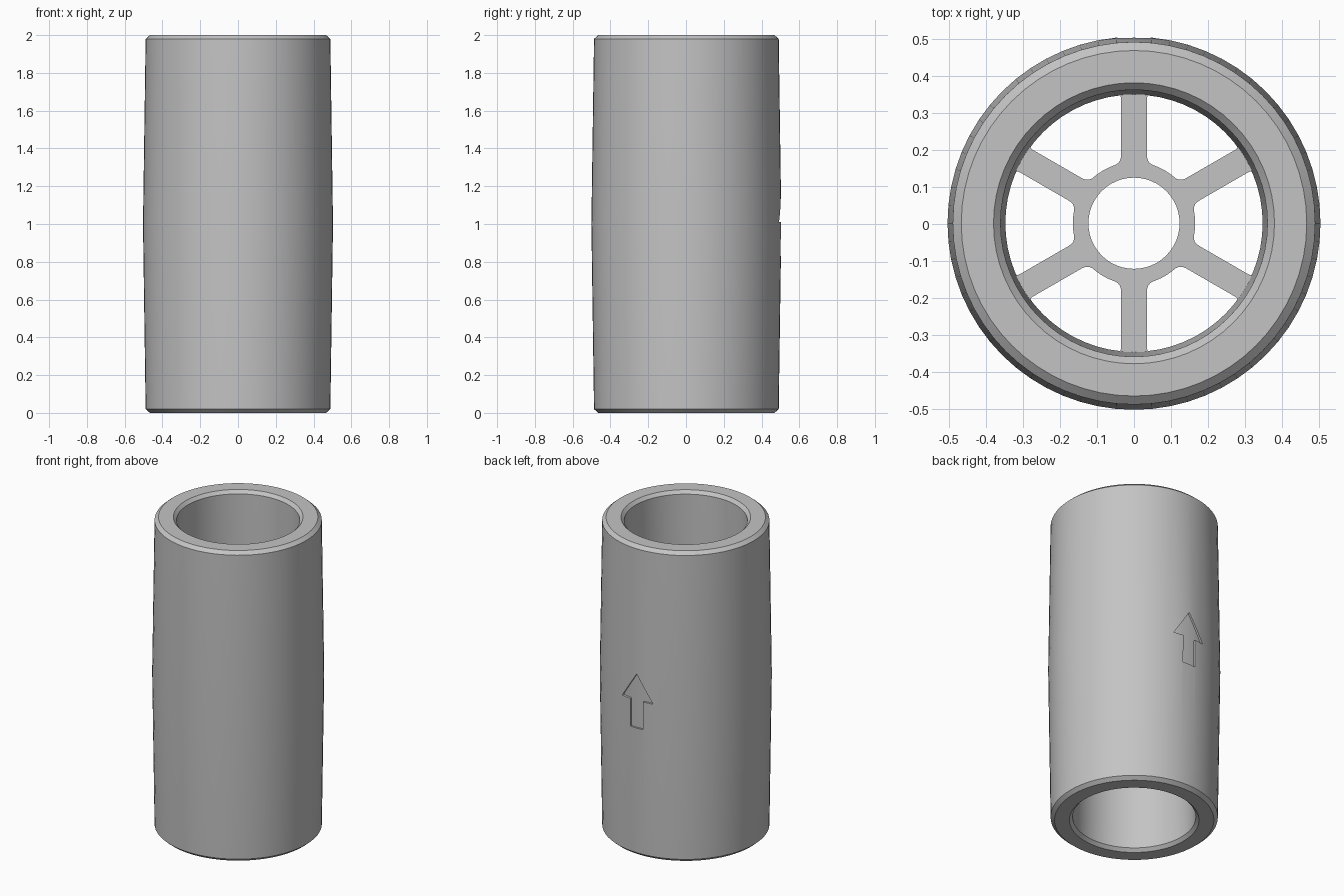
import bpy, bmesh, math
from mathutils import Vector

if "Cube" in bpy.data.objects:
    bpy.data.objects.remove(bpy.data.objects["Cube"])

SEG = 64
CY = 0.002  # tube axis offset in y

grey = bpy.data.materials.new("light_grey")
grey.diffuse_color = (0.55, 0.55, 0.55, 1)
grey.use_nodes = True
grey.node_tree.nodes["Principled BSDF"].inputs["Base Color"].default_value = grey.diffuse_color


def new_object(name, bm):
    bmesh.ops.recalc_face_normals(bm, faces=bm.faces)
    me = bpy.data.meshes.new(name)
    bm.to_mesh(me)
    bm.free()
    ob = bpy.data.objects.new(name, me)
    bpy.context.collection.objects.link(ob)
    me.materials.append(grey)
    return ob


def activate(ob):
    bpy.ops.object.select_all(action='DESELECT')
    ob.select_set(True)
    bpy.context.view_layer.objects.active = ob


def subtract(ob, cutter):
    mod = ob.modifiers.new("cut", 'BOOLEAN')
    mod.operation = 'DIFFERENCE'
    mod.solver = 'EXACT'
    mod.object = cutter
    activate(ob)
    bpy.ops.object.modifier_apply(modifier=mod.name)
    bpy.data.objects.remove(cutter)


def lathe(name, profile):
    # closed (radius, z) profile turned around the axis
    bm = bmesh.new()
    rings = []
    for i in range(SEG):
        a = 2 * math.pi * i / SEG
        rings.append([bm.verts.new((r * math.cos(a), CY + r * math.sin(a), z)) for r, z in profile])
    n = len(profile)
    for i in range(SEG):
        p, q = rings[i], rings[(i + 1) % SEG]
        for j in range(n):
            k = (j + 1) % n
            bm.faces.new((p[j], q[j], q[k], p[k]))
    return new_object(name, bm)


# Tube: barrel-shaped outside, bore tapering to the middle, chamfered ends
upper = [(0.503, 1.0), (0.489, 1.98), (0.466, 2.0), (0.379, 2.0), (0.36, 1.98), (0.347, 1.0)]
lower = [(r, 2 - z) for r, z in reversed(upper[1:-1])]
tube = lathe("tube", upper + lower)

# Engraved arrow on the back, with a curved floor
bm = bmesh.new()
half = [(0.0, 1.18), (0.11, 1.01), (0.045, 1.01), (0.045, 0.83)]
outline = half + [(-x, z) for x, z in reversed(half[1:])]
face = bm.faces.new([bm.verts.new((x, 0.4, z)) for x, z in outline])
ext = bmesh.ops.extrude_face_region(bm, geom=[face])
bmesh.ops.translate(bm, vec=(0, 0.2, 0), verts=[v for v in ext["geom"] if isinstance(v, bmesh.types.BMVert)])
arrow = new_object("arrow_cutter", bm)
arrow.hide_render = True

bm = bmesh.new()
bmesh.ops.create_cone(bm, cap_ends=True, segments=SEG, radius1=0.489, radius2=0.489, depth=1.0)
bmesh.ops.translate(bm, vec=(0, CY, 1), verts=bm.verts)
core = new_object("arrow_floor", bm)
core.hide_render = True
subtract(arrow, core)
subtract(tube, arrow)


# Spider: hub and six spokes, drawn as a flat outline with rounded openings
def polar(r, a):
    return Vector((r * math.cos(a), r * math.sin(a)))


def arc(r, a0, a1, n):
    return [polar(r, a0 + (a1 - a0) * i / n) for i in range(n + 1)]


def fillet(p, c, q, n=5):
    return [p * (1 - t) ** 2 + c * 2 * t * (1 - t) + q * t * t for t in (i / n for i in range(1, n))]


def opening():
    ro, ri, w = 0.349, 0.165, 0.035     # outer, hub, half spoke width
    fo, fi = 0.012, 0.022               # corner sizes
    ao = math.pi / 6 - math.asin(w / ro)
    ai = math.pi / 6 - math.asin(w / ri)
    co, ci = polar(ro, ao), polar(ri, ai)
    d = (co - ci).normalized()
    outer = arc(ro, 0, ao - fo / ro, 6)
    inner = arc(ri, ai - fi / ri, 0, 4)
    a, b = co - d * fo, ci + d * fi
    side = outer + fillet(outer[-1], co, a) + [a, b] + fillet(b, ci, inner[0]) + inner
    mirror = [Vector((p.x, -p.y)) for p in reversed(side[1:-1])]
    return side + mirror


cu = bpy.data.curves.new("spider_outline", 'CURVE')
cu.dimensions = '2D'
cu.fill_mode = 'BOTH'
cu.extrude = 0.08


def add_loop(points):
    s = cu.splines.new('POLY')
    s.points.add(len(points) - 1)
    for sp, p in zip(s.points, points):
        sp.co = (p.x, p.y, 0, 1)
    s.use_cyclic_u = True


add_loop(arc(0.36, 0, 2 * math.pi, SEG)[:-1])
add_loop(arc(0.123, 0, 2 * math.pi, 48)[:-1])
base = opening()
for k in range(6):
    c, s = math.cos(k * math.pi / 3), math.sin(k * math.pi / 3)
    add_loop([Vector((p.x * c - p.y * s, p.x * s + p.y * c)) for p in base])
spider = bpy.data.objects.new("spoked_hub", cu)
bpy.context.collection.objects.link(spider)
spider.location = (0, CY, 1.0)
cu.materials.append(grey)
activate(spider)
bpy.ops.object.convert(target='MESH')
spider = bpy.context.view_layer.objects.active
bm = bmesh.new()
bm.from_mesh(spider.data)
bmesh.ops.remove_doubles(bm, verts=bm.verts, dist=0.0001)
bmesh.ops.recalc_face_normals(bm, faces=bm.faces)
bm.to_mesh(spider.data)
bm.free()

# Smooth walls, sharp chamfers
for ob in (tube, spider):
    activate(ob)
    bpy.ops.object.shade_smooth_by_angle(angle=math.radians(25))
